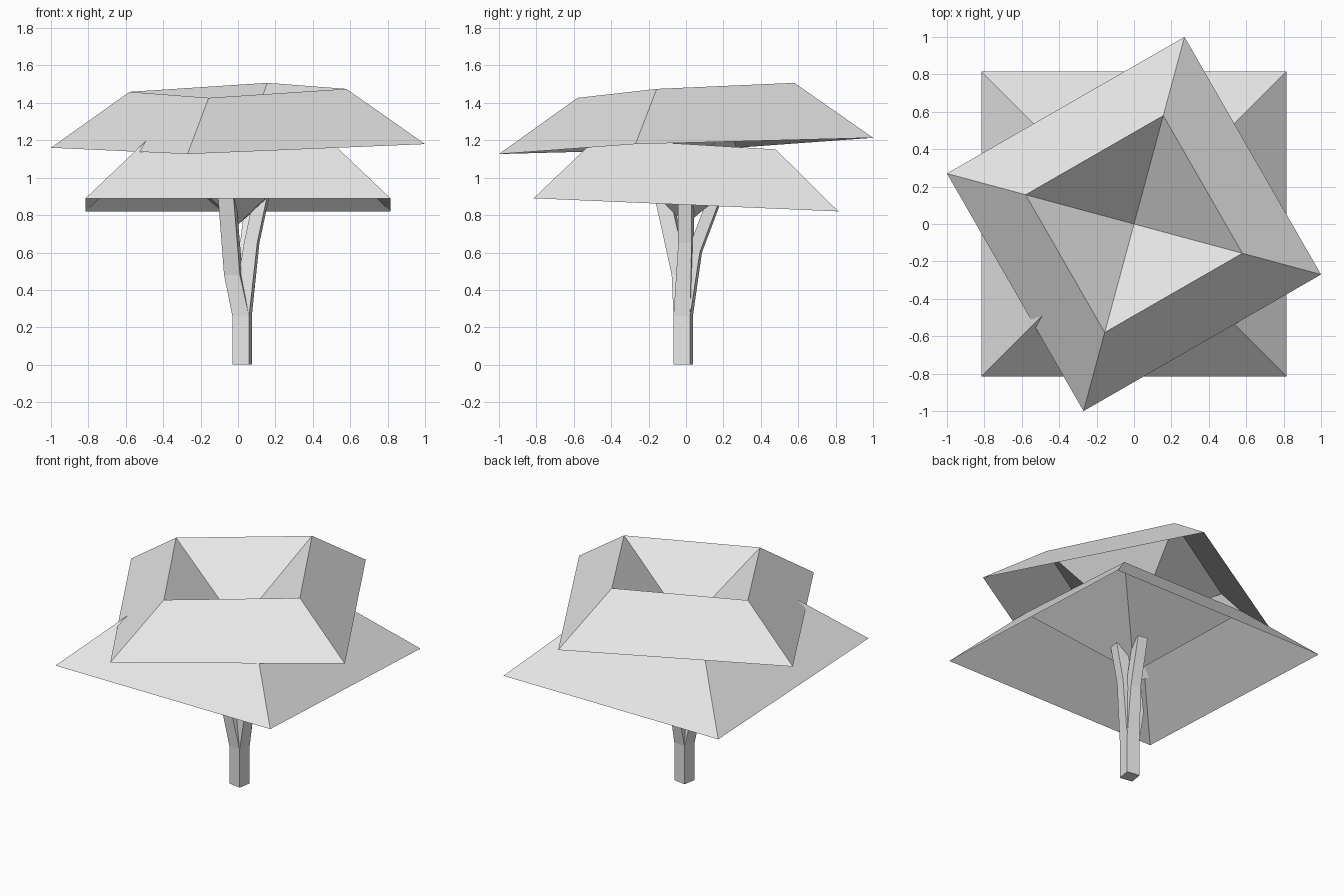
import bpy, math

if "Cube" in bpy.data.objects:
    bpy.data.objects.remove(bpy.data.objects["Cube"])

grey = bpy.data.materials.new("pale_grey")
grey.diffuse_color = (0.8, 0.8, 0.8, 1)
grey.use_nodes = True
grey.node_tree.nodes["Principled BSDF"].inputs["Base Color"].default_value = grey.diffuse_color


def make_object(name, verts, faces):
    mesh = bpy.data.meshes.new(name)
    mesh.from_pydata(verts, [], faces)
    mesh.materials.append(grey)
    obj = bpy.data.objects.new(name, mesh)
    bpy.context.collection.objects.link(obj)
    return obj


def square(cx, cy, radius, angle):
    """Four corners, counter-clockwise, the first one at the given angle."""
    return [(cx + radius * math.cos(angle + k * math.pi / 2),
             cy + radius * math.sin(angle + k * math.pi / 2)) for k in range(4)]


def canopy(name, angle, outer, rim, apex_z):
    """Sloped skirt rising to a smaller rim, then a funnel down to a point.
    outer and rim are (radius, height, tilt along x, tilt along y)."""
    verts = []
    for radius, z, tx, ty in (outer, rim):
        verts += [(x, y, z + tx * x + ty * y) for x, y in square(0, 0, radius, angle)]
    verts.append((0, 0, apex_z))
    faces = []
    for k in range(4):
        n = (k + 1) % 4
        faces += [(k, n, 4 + n, 4 + k), (4 + k, 4 + n, 8)]
    return make_object(name, verts, faces)


def limb(name, sections):
    """Square tube through sections (x, y, z, half width), capped."""
    verts = []
    for x, y, z, half in sections:
        verts += [(px, py, z) for px, py in
                  square(x, y, half * math.sqrt(2), math.radians(35.5))]
    faces = [(3, 2, 1, 0)]
    for s in range(len(sections) - 1):
        for k in range(4):
            a, b = s * 4 + k, s * 4 + (k + 1) % 4
            faces.append((a, b, b + 4, a + 4))
    top = len(verts) - 4
    faces.append((top, top + 1, top + 2, top + 3))
    return make_object(name, verts, faces)


# Two layers of foliage
canopy("lower_canopy", math.radians(45),
       (0.815 * math.sqrt(2), 0.855, 0, -0.043),
       (0.48 * math.sqrt(2), 1.18, 0, -0.06), 0.75)
canopy("upper_canopy", math.atan2(1.0, 0.27),
       (math.hypot(1.0, 0.27), 1.17, 0.02, 0.038),
       (math.hypot(0.58, 0.155), 1.467, 0.03, 0.061), 1.07)

# Trunk and the three branches growing out of it
root = (0.022, -0.015)
limb("trunk", [(*root, 0, 0.045), (*root, 0.26, 0.045)])
limb("front_branch", [(*root, 0.26, 0.045), (-0.025, -0.027, 0.48, 0.043),
                      (-0.058, -0.118, 0.89, 0.042)])
limb("right_branch", [(*root, 0.26, 0.045), (0.073, 0.0, 0.65, 0.036),
                      (0.124, 0.0, 0.89, 0.036)])
limb("back_branch", [(*root, 0.26, 0.045), (0.045, 0.045, 0.60, 0.035),
                     (0.08, 0.155, 0.89, 0.034)])
